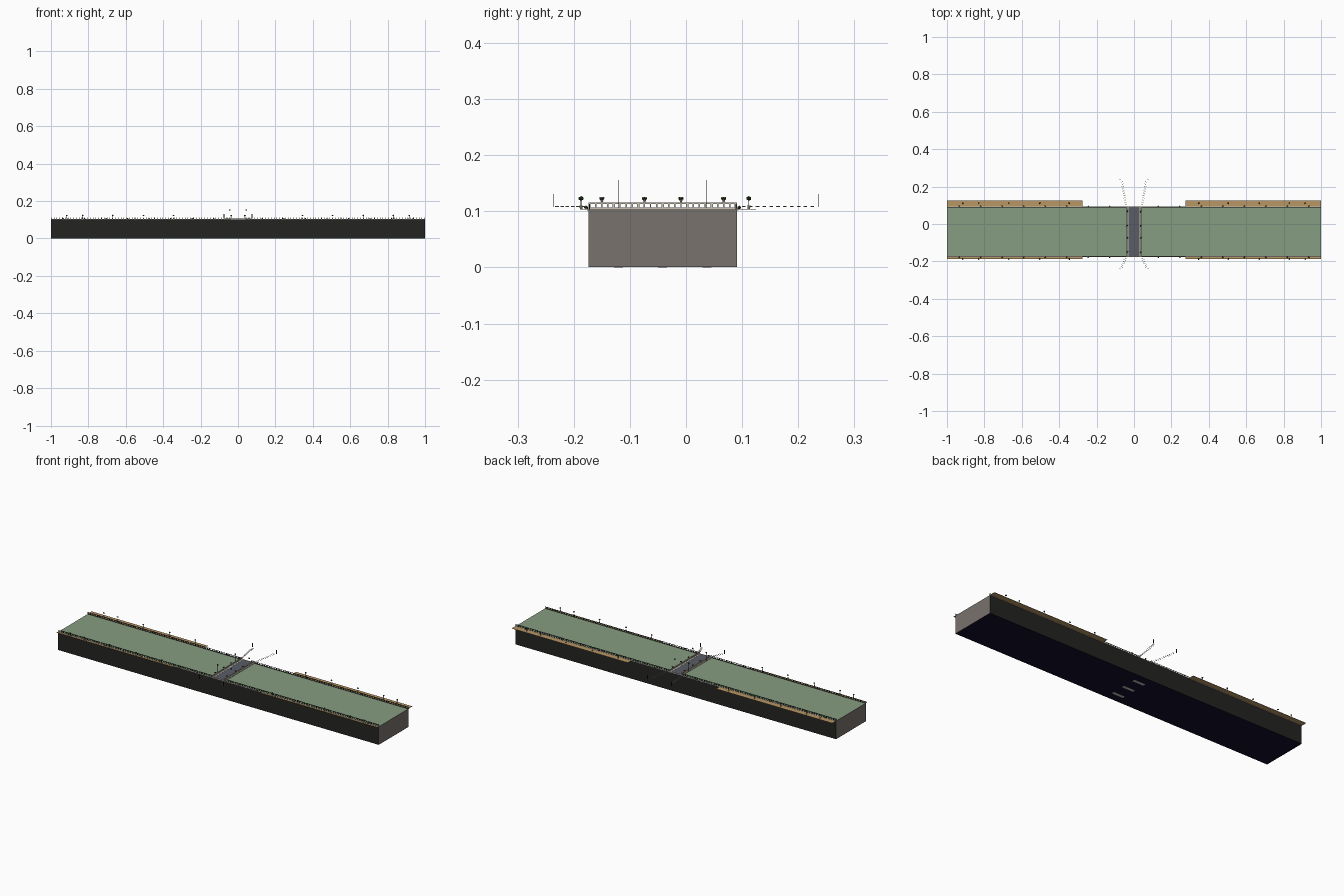
import bpy, bmesh, math
from mathutils import Matrix, Vector

if "Cube" in bpy.data.objects:
    bpy.data.objects.remove(bpy.data.objects["Cube"])

def mat(name, r, g, b):
    m = bpy.data.materials.new(name)
    m.diffuse_color = (r, g, b, 1)
    m.use_nodes = True
    m.node_tree.nodes["Principled BSDF"].inputs["Base Color"].default_value = m.diffuse_color
    return m

water = mat("water_green", 0.24, 0.34, 0.22)
black = mat("wall_black", 0.017, 0.017, 0.016)
taupe = mat("end_taupe", 0.19, 0.17, 0.15)
navy = mat("base_navy", 0.005, 0.004, 0.025)
wood = mat("wood_tan", 0.48, 0.31, 0.13)
road = mat("road_grey", 0.10, 0.11, 0.13)
stone = mat("stone_beige", 0.60, 0.56, 0.46)
leaf = mat("leaf_green", 0.02, 0.05, 0.015)
red = mat("flower_red", 0.40, 0.02, 0.03)
pale = mat("pale_grey", 0.55, 0.54, 0.50)

Y0, Y1, YC, TOP = -0.174, 0.091, -0.0415, 0.103   # canal edges, middle, water level

class Part:
    """Collects primitives into one mesh object."""
    def __init__(self, name, *mats):
        self.bm, self.name, self.mats = bmesh.new(), name, mats

    def box(self, x0, x1, y0, y1, z0, z1, rot=0):
        c = Vector(((x0 + x1) / 2, (y0 + y1) / 2, (z0 + z1) / 2))
        m = Matrix.Translation(c) @ Matrix.Rotation(rot, 4, 'Z') @ Matrix.Diagonal((x1 - x0, y1 - y0, z1 - z0, 1))
        bmesh.ops.create_cube(self.bm, size=1, matrix=m)

    def ball(self, x, y, z, r, flat=1):
        m = Matrix.Translation((x, y, z)) @ Matrix.Diagonal((1, 1, flat, 1))
        bmesh.ops.create_icosphere(self.bm, subdivisions=1, radius=r, matrix=m)

    def cone(self, x, y, z0, z1, r0, r1):
        bmesh.ops.create_cone(self.bm, cap_ends=True, segments=8, radius1=r0, radius2=r1, depth=z1 - z0,
                              matrix=Matrix.Translation((x, y, (z0 + z1) / 2)))

    def done(self):
        me = bpy.data.meshes.new(self.name)
        self.bm.normal_update()
        self.bm.to_mesh(me)
        self.bm.free()
        for m in self.mats:
            me.materials.append(m)
        ob = bpy.data.objects.new(self.name, me)
        bpy.context.collection.objects.link(ob)
        return ob

# canal block, coloured by face direction
p = Part("canal_block", black, taupe, navy, water)
p.box(-1, 1, Y0, Y1, 0.0006, TOP)
p.bm.normal_update()
for f in p.bm.faces:
    n = f.normal
    f.material_index = 1 if abs(n.x) > .5 else 2 if n.z < -.5 else 3 if n.z > .5 else 0
p.done()

# pier footings showing on the underside
p = Part("pier_footings", pale)
for y in (-0.12, YC, 0.037):
    p.box(-0.035, 0.035, y - 0.008, y + 0.008, 0, 0.002)
p.done()

# wooden walkways either side
p = Part("walkways", wood)
for x0, x1 in ((-1, -0.275), (0.275, 1)):
    p.box(x0, x1, Y1, 0.125, TOP, TOP + 0.001)
    p.box(x0, x1, -0.188, Y0, TOP, TOP + 0.001)
p.done()

# canal railings
p = Part("canal_railings", black)
for y in (Y0 + 0.002, Y1 - 0.002):
    for x0, x1 in ((-1, -0.042), (0.042, 1)):
        p.box(x0, x1, y - 0.001, y + 0.001, 0.112, 0.1135)
        p.box(x0, x1, y - 0.001, y + 0.001, TOP, 0.105)
        n = 64
        for i in range(n + 1):
            x = x0 + 0.002 + (x1 - x0 - 0.004) * i / n
            p.box(x - 0.0015, x + 0.0015, y - 0.001, y + 0.001, TOP, 0.112)
p.done()

# stone coping under the railings
p = Part("coping", stone)
for y in (Y0 - 0.001, Y1 + 0.001):
    p.box(-1, 1, y - 0.0015, y + 0.0015, TOP - 0.001, TOP + 0.002)
p.done()

# hanging flower boxes on the railings
p, q = Part("hanging_leaves", leaf), Part("hanging_flowers", red)
for s in (-1, 1):
    for i in range(8):
        x = s * (0.13 + 0.115 * i)
        for y in (Y0 - 0.004, Y1 + 0.004):
            p.ball(x, y, 0.107, 0.004, 0.7)
            q.ball(x + 0.003, y, 0.109, 0.0015)
p.done()
q.done()

# potted round trees on the walkways
p, q, t = Part("tree_pots", stone), Part("tree_crowns", leaf), Part("tree_trunks", black)
for s in (-1, 1):
    for x in (0.345, 0.505, 0.67, 0.83, 0.915):
        for y in (-0.187, 0.112):
            p.cone(s * x, y, TOP, 0.1105, 0.002, 0.003)
            t.box(s * x - .0006, s * x + .0006, y - .0006, y + .0006, 0.110, 0.121)
            q.ball(s * x, y, 0.123, 0.005, 0.85)
for part in (p, q, t):
    part.done()

# bridge roadway and kerbs
p = Part("bridge_road", road)
p.box(-0.029, 0.029, Y0, Y1, TOP - 0.002, 0.106)
p.done()
p = Part("bridge_kerbs", stone)
for s in (-1, 1):
    p.box(s * 0.035 - 0.006, s * 0.035 + 0.006, Y0, Y1, TOP - 0.002, 0.1065)
p.done()

# bridge balustrades
p = Part("bridge_balustrades", stone)
for s in (-1, 1):
    x = s * 0.037
    p.box(x - 0.002, x + 0.002, Y0, Y1, 0.1135, 0.116)
    for i in range(25):
        y = Y0 + 0.002 + (Y1 - Y0 - 0.004) * i / 24
        w = 0.0022 if i % 4 == 0 else 0.0013
        p.box(x - 0.0015, x + 0.0015, y - w, y + w, 0.106, 0.114)
p.done()

# flower bowls on the balustrades
p, q, t = Part("bowl_leaves", leaf), Part("bowl_flowers", red), Part("bowls", stone)
for s in (-1, 1):
    for i, y in enumerate((-0.15, -0.074, -0.009, 0.067)):
        x = s * 0.037
        t.cone(x, y, 0.116, 0.121, 0.0015, 0.003)
        p.ball(x, y, 0.1225, 0.005, 0.6)
        for d in (-0.003, 0.003):
            q.ball(x + d, y + d, 0.124, 0.0018)
for part in (p, q, t):
    part.done()

# tall slim lamps on the bridge
p, q = Part("lamp_posts", black), Part("lamp_heads", black)
for s in (-1, 1):
    for y in (-0.12, 0.037):
        x = s * 0.043
        p.box(x - .0004, x + .0004, y - .0004, y + .0004, 0.106, 0.15)
        q.box(x - 0.004, x + 0.004, y - 0.0007, y + 0.0007, 0.149, 0.156)
p.done()
q.done()

# flaring approach slats and end markers
p, q = Part("approach_slats", pale), Part("approach_end_markers", black)
for s in (-1, 1):
    for edge, end in ((Y1, 0.225), (Y0, -0.23)):
        n = 11 if edge > 0 else 6
        for i in range(1, n + 1):
            t = i / n
            x, y = s * (0.042 + 0.022 * t), edge + (end - edge) * t
            p.box(x - 0.006, x + 0.006, y - 0.001, y + 0.001, 0.108, 0.110, -s * 0.4 * (1 if edge > 0 else -1))
        d = 1 if edge > 0 else -1
        q.box(s * 0.074 - .003, s * 0.074 + .003, d * 0.2365 - .0005, d * 0.2365 + .0005, 0.108, 0.131)
p.done()
q.done()
